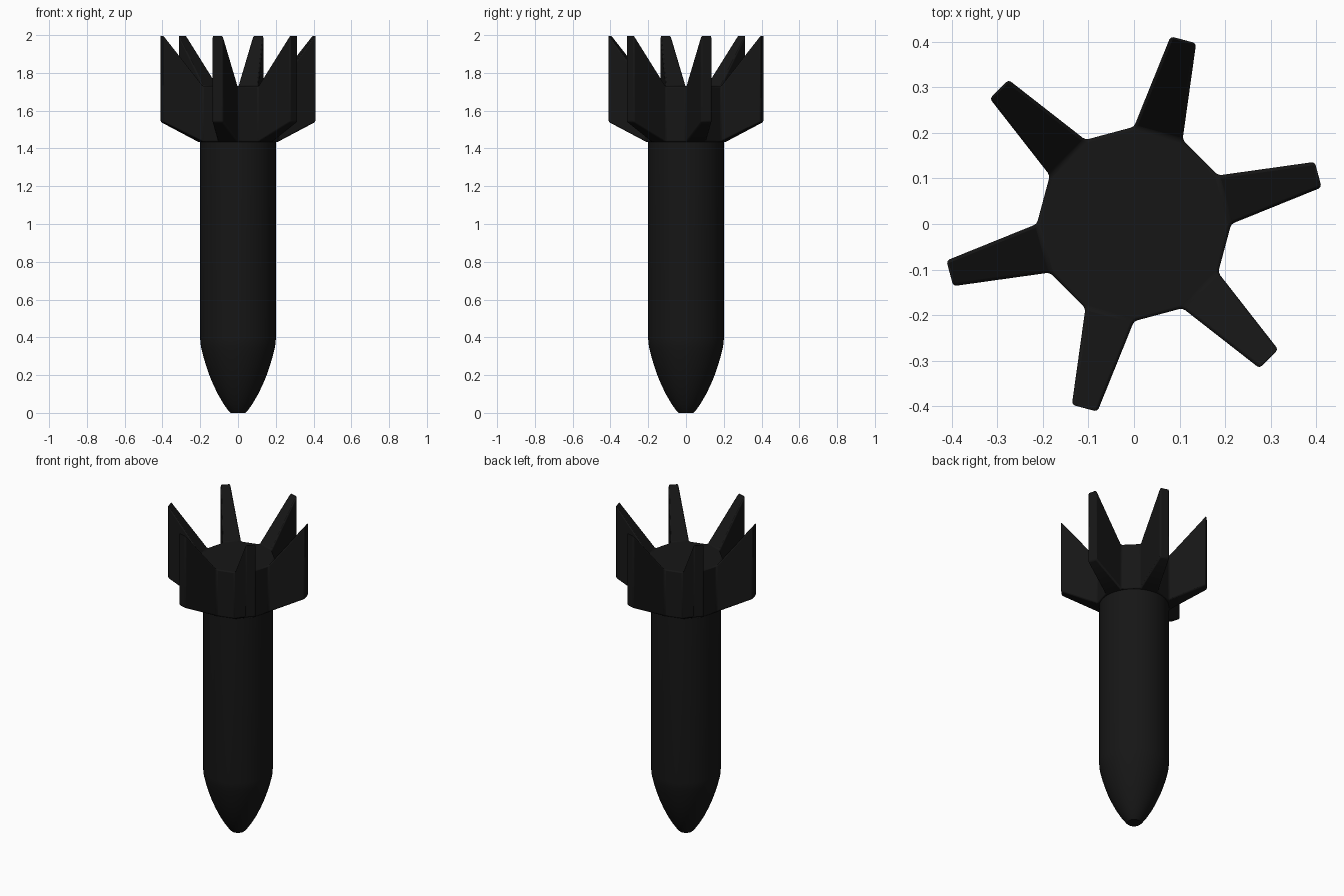
import bpy, bmesh, math
from mathutils import Vector

if "Cube" in bpy.data.objects:
    bpy.data.objects.remove(bpy.data.objects["Cube"])

black = bpy.data.materials.new("matte_black")
black.diffuse_color = (0.008, 0.008, 0.008, 1)
black.use_nodes = True
black.node_tree.nodes["Principled BSDF"].inputs["Base Color"].default_value = black.diffuse_color


def finish(bm, name, angle):
    bmesh.ops.recalc_face_normals(bm, faces=bm.faces[:])
    mesh = bpy.data.meshes.new(name)
    bm.to_mesh(mesh)
    bm.free()
    mesh.materials.append(black)
    ob = bpy.data.objects.new(name, mesh)
    bpy.context.collection.objects.link(ob)
    bpy.ops.object.select_all(action='DESELECT')
    ob.select_set(True)
    bpy.context.view_layer.objects.active = ob
    bpy.ops.object.shade_smooth_by_angle(angle=math.radians(angle))
    return ob


def ring(bm, r, z, n):
    return [bm.verts.new((r * math.cos(2 * math.pi * i / n),
                          r * math.sin(2 * math.pi * i / n), z)) for i in range(n)]


def bridge(bm, a, b):
    n = len(a)
    return [bm.faces.new((a[i], a[(i + 1) % n], b[(i + 1) % n], b[i])) for i in range(n)]


# Body: tapered nose at the bottom running into a straight cylinder
profile = [(0.040, 0.0), (0.050, 0.010), (0.078, 0.05), (0.107, 0.10), (0.131, 0.15),
           (0.152, 0.20), (0.169, 0.25), (0.184, 0.30), (0.195, 0.345), (0.199, 0.37),
           (0.2, 0.39), (0.2, 1.45)]
bm = bmesh.new()
rings = [ring(bm, r, z, 48) for r, z in profile]
for a, b in zip(rings, rings[1:]):
    bridge(bm, a, b)
bm.faces.new(rings[0][::-1])
bm.faces.new(rings[-1])
finish(bm, "rocket_body", 40)

# Tail: twelve-sided collar with a fin drawn out of every other side
bm = bmesh.new()
low, high = ring(bm, 0.213, 1.435, 12), ring(bm, 0.213, 1.73, 12)
sides = bridge(bm, low, high)
bm.faces.new(low[::-1])
bm.faces.new(high)
for k in range(0, 12, 2):
    ang = math.radians(15 + 30 * k)
    out = Vector((math.cos(ang), math.sin(ang), 0))
    across = Vector((-out.y, out.x, 0))
    tip = bmesh.ops.extrude_discrete_faces(bm, faces=[sides[k]])["faces"][0]
    for v in tip.verts:
        side = math.copysign(0.029, v.co.dot(across))
        z = 2.0 if v.co.z > 1.6 else 1.54
        v.co = out * 0.418 + across * side + Vector((0, 0, z))
tail = finish(bm, "tail_fins", 35)
bev = tail.modifiers.new("soft_edges", 'BEVEL')
bev.width = 0.007
bev.segments = 2
bev.limit_method = 'ANGLE'
bev.angle_limit = math.radians(35)
